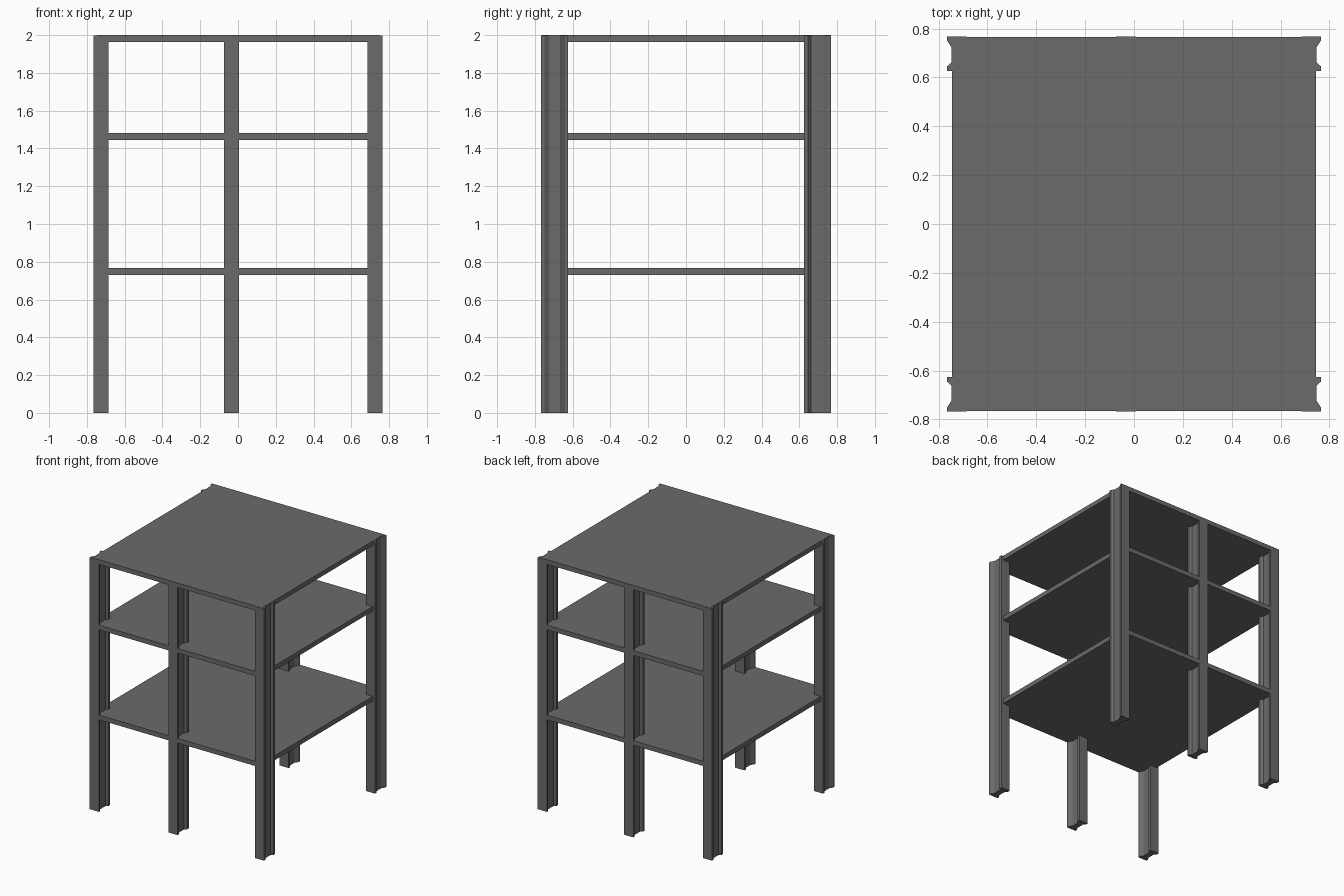
import bpy, bmesh

if "Cube" in bpy.data.objects:
    bpy.data.objects.remove(bpy.data.objects["Cube"])

grey = bpy.data.materials.new("concrete grey")
grey.diffuse_color = (0.15, 0.146, 0.146, 1)
grey.use_nodes = True
grey.node_tree.nodes["Principled BSDF"].inputs["Base Color"].default_value = grey.diffuse_color

def prism(name, outline, z0, z1):
    """Extrude a plan outline between two heights."""
    bm = bmesh.new()
    face = bm.faces.new([bm.verts.new((x, y, z0)) for x, y in outline])
    ext = bmesh.ops.extrude_face_region(bm, geom=[face])
    bmesh.ops.translate(bm, vec=(0, 0, z1 - z0),
                        verts=[g for g in ext["geom"] if isinstance(g, bmesh.types.BMVert)])
    bmesh.ops.recalc_face_normals(bm, faces=bm.faces)
    mesh = bpy.data.meshes.new(name)
    bm.to_mesh(mesh)
    bm.free()
    mesh.materials.append(grey)
    bpy.context.collection.objects.link(bpy.data.objects.new(name, mesh))

# I-section columns: half outline (half width, depth from outer face)
half = [(0.04, 0), (0.04, 0.017), (0.023, 0.042), (0.023, 0.105), (0.04, 0.121), (0.04, 0.141)]
section = half + [(-w, d) for w, d in reversed(half)]
for side, sy in (("front", -1), ("back", 1)):
    for label, cx in (("left", -0.725), ("middle", -0.034), ("right", 0.725)):
        prism(f"{side}_{label}_column",
              [(cx + w, sy * (0.767 - d)) for w, d in section], 0, 1.998)

# Floor slabs and roof, just inside the column faces
for name, z0, z1 in (("lower_floor", 0.73, 0.767), ("upper_floor", 1.444, 1.481), ("roof", 1.964, 2.0)):
    prism(name, [(-0.746, -0.765), (0.746, -0.765), (0.746, 0.765), (-0.746, 0.765)], z0, z1)
